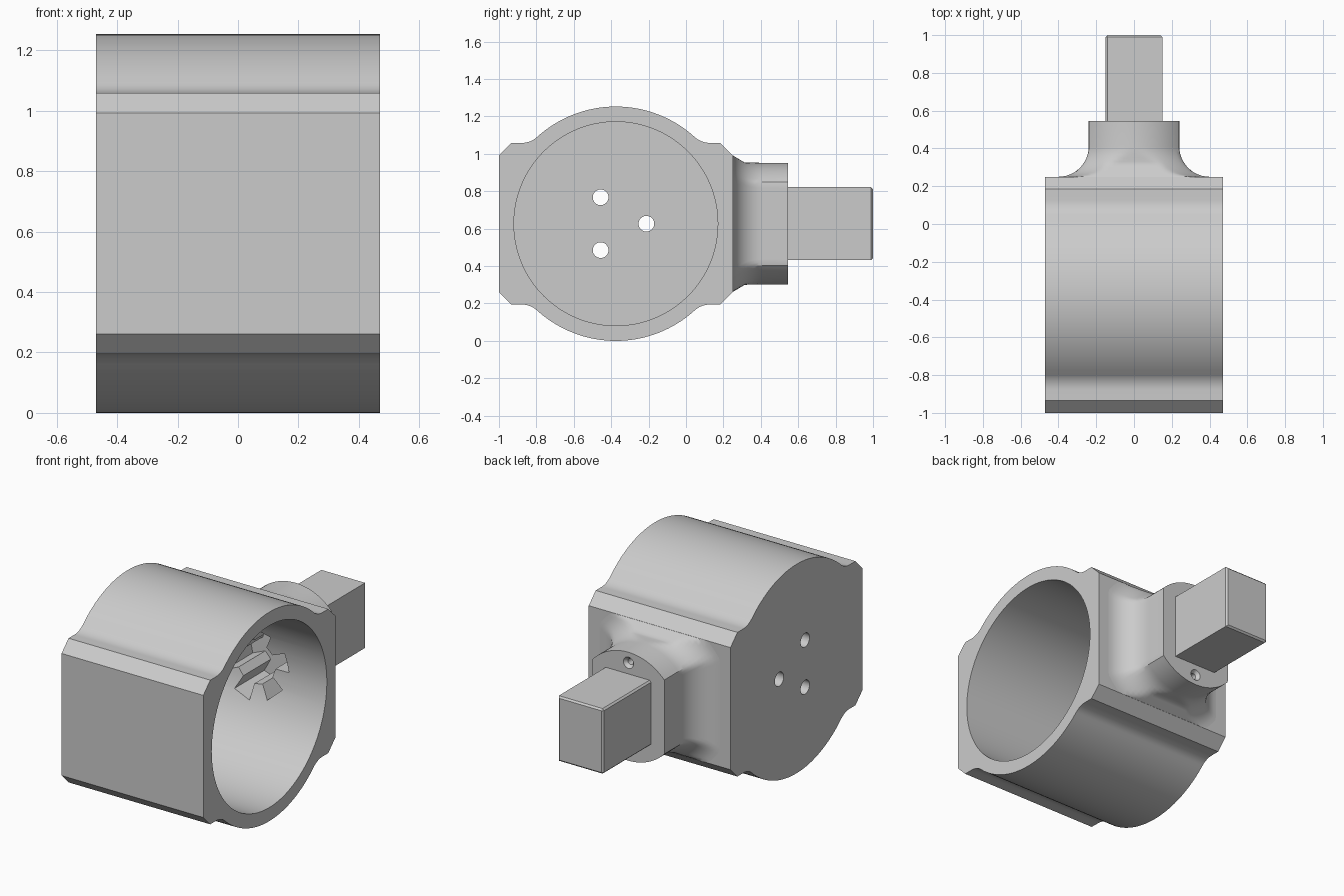
import bpy, bmesh
from math import sin, cos, pi, sqrt, atan2, radians

cube = bpy.data.objects.get("Cube")
if cube:
    bpy.data.objects.remove(cube, do_unlink=True)

CY, CZ = -0.375, 0.6265          # bore axis
HALF = 0.47                      # half width of the housing

grey = bpy.data.materials.new("plain grey")
grey.use_nodes = True
grey.diffuse_color = (0.6, 0.6, 0.6, 1)
grey.node_tree.nodes["Principled BSDF"].inputs["Base Color"].default_value = (0.6, 0.6, 0.6, 1)


def loft(name, rings):
    """Skin matching rings of points and cap both ends."""
    bm = bmesh.new()
    loops = [[bm.verts.new(p) for p in ring] for ring in rings]
    n = len(loops[0])
    for a, b in zip(loops, loops[1:]):
        for i in range(n):
            bm.faces.new((a[i], a[(i + 1) % n], b[(i + 1) % n], b[i]))
    bm.faces.new(loops[0])
    bm.faces.new(loops[-1])
    bmesh.ops.recalc_face_normals(bm, faces=bm.faces)
    mesh = bpy.data.meshes.new(name)
    bm.to_mesh(mesh)
    bm.free()
    mesh.materials.append(grey)
    obj = bpy.data.objects.new(name, mesh)
    bpy.context.collection.objects.link(obj)
    return obj


def along_x(name, pts, x0, x1):
    return loft(name, [[(x, y, z) for y, z in pts] for x in (x0, x1)])


def along_y(name, pts, y0, y1):
    return loft(name, [[(x, y, z) for x, z in pts] for y in (y0, y1)])


def circle(u, v, r, n):
    return [(u + r * cos(2 * pi * i / n), v + r * sin(2 * pi * i / n)) for i in range(n)]


def activate(obj):
    bpy.ops.object.select_all(action='DESELECT')
    obj.select_set(True)
    bpy.context.view_layer.objects.active = obj


def cut(obj, cutters):
    activate(obj)
    for c in cutters:
        m = obj.modifiers.new("cut", 'BOOLEAN')
        m.operation, m.solver, m.object = 'DIFFERENCE', 'EXACT', c
        bpy.ops.object.modifier_apply(modifier=m.name)


# Housing outline: one quarter, mirrored to the full profile
R, F, FLAT, SIDE = 0.6265, 0.12, 0.432, 0.625
fz = FLAT + F
fy = sqrt((R + F) ** 2 - fz ** 2)
start = atan2(fz, fy)
quarter = [(SIDE, 0.366), (SIDE - 0.066, FLAT)]
for i in range(9):                                   # concave blend
    a = -pi / 2 - (pi / 2 - start) * i / 8
    quarter.append((fy + F * cos(a), fz + F * sin(a)))
for i in range(1, 17):                               # crown arc
    a = start + (pi / 2 - start) * i / 16
    quarter.append((R * cos(a), R * sin(a)))
upper = quarter + [(-y, z) for y, z in reversed(quarter[:-1])]
outline = upper + [(-y, -z) for y, z in upper]
housing = along_x("housing", [(CY + y, CZ + z) for y, z in outline], -HALF, HALF)

# Neck: round boss with flat sides, flared into the housing
BACK, END, FIL = 0.25, 0.545, 0.16


def neck_ring(y, grow, limit):
    pts = []
    for i in range(96):
        a = 2 * pi * (i + 0.5) / 96
        x, z = (0.325 + grow) * cos(a), (0.325 + grow) * sin(a)
        w = 0.24 + grow
        pts.append((max(-w, min(w, x)), y, CZ + max(-limit, min(limit, z))))
    return pts


rings = [neck_ring(BACK - 0.01, FIL, 0.365)]
for i in range(13):
    t = pi / 2 * i / 12
    h = FIL * (1 - cos(t))
    rings.append(neck_ring(BACK + h, FIL * (1 - sin(t)), max(0.365 - h * 0.6, 0.326)))
rings.append(neck_ring(END, 0, 0.326))
neck = loft("neck", rings)

# Rectangular shaft with lightly chamfered end and one side
shaft = along_y("shaft", [(sx * 0.15, CZ + sz * 0.195)
                          for sx, sz in ((-1, -1), (1, -1), (1, 1), (-1, 1))], END - 0.01, 1.0)
bm = bmesh.new()
bm.from_mesh(shaft.data)
edges = [e for e in bm.edges if all(v.co.y > 0.9 for v in e.verts)
         or (all(v.co.x < 0 for v in e.verts) and abs(e.verts[0].co.y - e.verts[1].co.y) > 0.1)]
bmesh.ops.bevel(bm, geom=edges, offset=0.01, segments=1, affect='EDGES')
bm.to_mesh(shaft.data)
bm.free()

# Cutters: main bore, end wall holes, lobed socket, screw holes
bore = along_x("bore_cutter", circle(CY, CZ, 0.545, 128), -HALF + 0.09, HALF + 0.1)
wall_holes = [along_x("wall_hole_cutter",
                      circle(CY + 0.163 * cos(a), CZ + 0.163 * sin(a), 0.042, 32),
                      -HALF - 0.1, -HALF + 0.15)
              for a in (0, 2 * pi / 3, 4 * pi / 3)]
lobes = []
for k in range(6):
    for off, r in ((-18, 0.13), (-15, 0.22), (15, 0.22), (18, 0.13)):
        a = radians(12 + 60 * k + off)
        lobes.append((r * cos(a), CZ + r * sin(a)))
socket = along_y("socket_cutter", lobes, 0.0, 0.42)
screws = []
for s in (-1, 1):
    z = CZ + s * 0.262
    screws.append(loft("screw_hole_cutter",
                       [[(u, y, v) for u, v in circle(0, z, r, 24)]
                        for y, r in ((END - 0.11, 0.018), (END - 0.02, 0.018),
                                     (END, 0.034), (END + 0.02, 0.034))]))

cut(housing, [bore, socket] + wall_holes)
cut(neck, [socket] + screws)
for c in [bore, socket] + wall_holes + screws:
    bpy.data.objects.remove(c, do_unlink=True)

# Smooth curved faces, keep hard edges
for obj in (housing, neck):
    activate(obj)
    bpy.ops.object.shade_smooth_by_angle(angle=radians(28))
